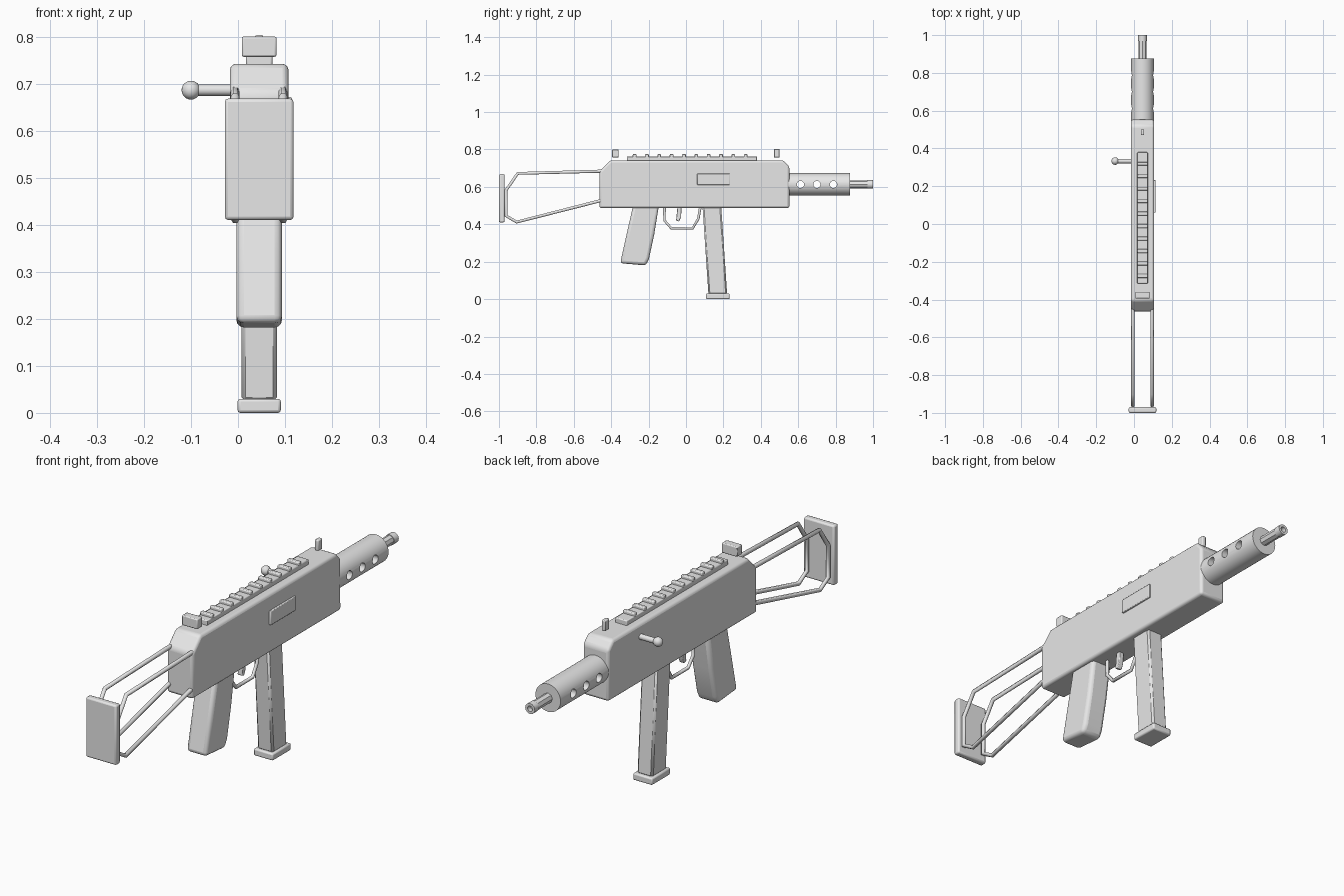
import bpy, bmesh, math
from mathutils import Matrix, Vector

if "Cube" in bpy.data.objects:
    bpy.data.objects.remove(bpy.data.objects["Cube"], do_unlink=True)

CX = 0.045  # centre line of the body

grey = bpy.data.materials.new("light_grey")
grey.use_nodes = True
GREY = (0.8, 0.8, 0.8, 1)
grey.diffuse_color = GREY
grey.node_tree.nodes["Principled BSDF"].inputs["Base Color"].default_value = GREY


def activate(ob):
    bpy.ops.object.select_all(action="DESELECT")
    ob.select_set(True)
    bpy.context.view_layer.objects.active = ob


def finish(bm, name, bevel=0, segments=2):
    bmesh.ops.recalc_face_normals(bm, faces=bm.faces)
    mesh = bpy.data.meshes.new(name)
    bm.to_mesh(mesh)
    bm.free()
    ob = bpy.data.objects.new(name, mesh)
    bpy.context.collection.objects.link(ob)
    mesh.materials.append(grey)
    if bevel:
        mod = ob.modifiers.new("bevel", "BEVEL")
        mod.width, mod.segments = bevel, segments
        mod.limit_method, mod.angle_limit = "ANGLE", math.radians(30)
    activate(ob)
    bpy.ops.object.shade_smooth_by_angle(angle=math.radians(35))
    return ob


def slab(name, profile, width, x=CX, bevel=0.005, segments=2):
    """Side profile in (y, z), extruded across x."""
    bm = bmesh.new()
    face = bm.faces.new([bm.verts.new((x - width / 2, y, z)) for y, z in profile])
    out = bmesh.ops.extrude_face_region(bm, geom=[face])["geom"]
    bmesh.ops.translate(bm, vec=(width, 0, 0),
                        verts=[v for v in out if isinstance(v, bmesh.types.BMVert)])
    return finish(bm, name, bevel, segments)


def box(name, y0, y1, z0, z1, width, x=CX, bevel=0.004):
    return slab(name, [(y0, z0), (y1, z0), (y1, z1), (y0, z1)], width, x, bevel)


def rod(name, start, end, radius, sides, bevel=0):
    a, b = Vector(start), Vector(end)
    turn = (b - a).to_track_quat("Z", "Y").to_matrix().to_4x4()
    bm = bmesh.new()
    bmesh.ops.create_cone(bm, cap_ends=True, segments=sides, radius1=radius,
                          radius2=radius, depth=(b - a).length,
                          matrix=Matrix.Translation((a + b) / 2) @ turn)
    return finish(bm, name, bevel)


def wire(name, points, x, radius):
    """Bent rod following a (y, z) path."""
    curve = bpy.data.curves.new(name, "CURVE")
    curve.dimensions = "3D"
    curve.bevel_depth, curve.bevel_resolution, curve.use_fill_caps = radius, 1, True
    spline = curve.splines.new("POLY")
    spline.points.add(len(points) - 1)
    for p, (y, z) in zip(spline.points, points):
        p.co = (x, y, z, 1)
    ob = bpy.data.objects.new(name, curve)
    bpy.context.collection.objects.link(ob)
    curve.materials.append(grey)
    activate(ob)
    bpy.ops.object.convert(target="MESH")
    return ob


def cut(ob, cutter):
    mod = ob.modifiers.new("cut", "BOOLEAN")
    mod.operation, mod.solver, mod.object = "DIFFERENCE", "EXACT", cutter
    activate(ob)
    bpy.ops.object.modifier_apply(modifier=mod.name)
    bpy.data.objects.remove(cutter, do_unlink=True)


# Receiver with chamfered upper ends
slab("receiver", [(-0.463, 0.487), (0.553, 0.487), (0.553, 0.708), (0.52, 0.742),
                  (-0.405, 0.742), (-0.463, 0.682)], 0.124, bevel=0.012, segments=3)
box("ejection_port", 0.06, 0.233, 0.61, 0.671, 0.02, x=0.105, bevel=0.003)

# Vented barrel shroud
shroud = rod("barrel_shroud", (CX, 0.53, 0.613), (CX, 0.877, 0.613), 0.06, 32)
for y in (0.612, 0.70, 0.788):
    cut(shroud, rod("vent_cutter", (-0.1, y, 0.613), (0.2, y, 0.613), 0.019, 16))
activate(shroud)
bpy.ops.object.shade_smooth_by_angle(angle=math.radians(35))

# Barrel with a bored muzzle
barrel = rod("barrel", (CX, 0.85, 0.613), (CX, 0.975, 0.613), 0.021, 8)
muzzle = rod("muzzle", (CX, 0.97, 0.613), (CX, 1.0, 0.613), 0.023, 12)
cut(muzzle, rod("bore_cutter", (CX, 0.98, 0.613), (CX, 1.05, 0.613), 0.012, 12))

# Top rail with cross ribs
box("top_rail", -0.315, 0.38, 0.735, 0.763, 0.056)
for i in range(10):
    y = -0.275 + i * 0.066
    box("rail_rib", y - 0.01, y + 0.01, 0.757, 0.775, 0.056, bevel=0.004)

# Sights
box("rear_sight", -0.395, -0.36, 0.757, 0.8, 0.074)
box("front_sight", 0.47, 0.5, 0.757, 0.803, 0.018)

# Charging handle on the right side
rod("handle_rod", (0, 0.333, 0.686), (-0.1, 0.333, 0.686), 0.012, 16)
bm = bmesh.new()
bmesh.ops.create_uvsphere(bm, u_segments=20, v_segments=12, radius=0.02,
                          matrix=Matrix.Translation((-0.1, 0.333, 0.686)))
finish(bm, "handle_knob")

# Pistol grip
slab("grip", [(-0.283, 0.5), (-0.318, 0.345), (-0.352, 0.192), (-0.215, 0.18),
              (-0.198, 0.215), (-0.17, 0.345), (-0.145, 0.5)],
     0.097, bevel=0.016, segments=3)

# Trigger and guard
slab("trigger", [(-0.045, 0.5), (-0.053, 0.42), (-0.037, 0.415), (-0.026, 0.44),
                 (-0.024, 0.5)], 0.022, bevel=0.003)
wire("trigger_guard", [(-0.115, 0.5), (-0.115, 0.42), (-0.078, 0.378), (0.035, 0.378),
                       (0.066, 0.43), (0.078, 0.5)], CX, 0.008)

# Slanted magazine and floor plate
slab("magazine", [(0.088, 0.5), (0.12, 0.025), (0.22, 0.025), (0.188, 0.5)],
     0.075, bevel=0.008, segments=1)
box("magazine_base", 0.107, 0.233, 0.0, 0.03, 0.092, bevel=0.006)

# Wire stock and butt plate
for side, x in (("right", -0.006), ("left", 0.096)):
    wire("stock_wire_" + side,
         [(-0.45, 0.684), (-0.9, 0.672), (-0.962, 0.582), (-0.962, 0.445),
          (-0.905, 0.412), (-0.45, 0.528)], x, 0.0095)
box("butt_plate", -1.0, -0.97, 0.41, 0.668, 0.146, bevel=0.007)
